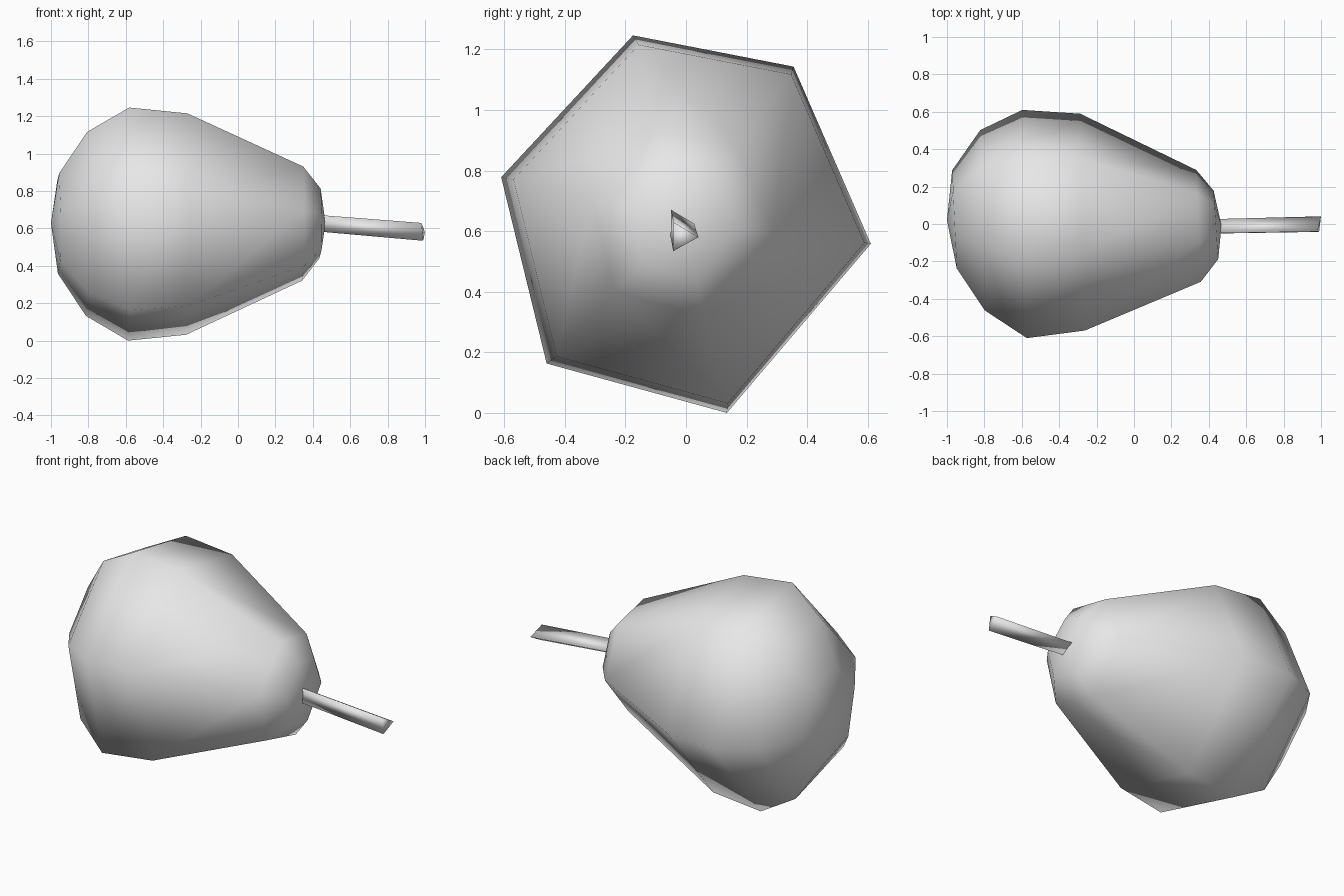
import bpy
import bmesh
from math import radians, sin, cos
from mathutils import Vector

cube = bpy.data.objects.get("Cube")
if cube:
    bpy.data.objects.remove(cube, do_unlink=True)

grey = bpy.data.materials.new("plain_grey")
grey.use_nodes = True
colour = (0.8, 0.8, 0.8, 1)
grey.diffuse_color = colour
grey.node_tree.nodes["Principled BSDF"].inputs["Base Color"].default_value = colour


def finish(bm, name):
    """Turn a bmesh into a smooth grey object."""
    bmesh.ops.recalc_face_normals(bm, faces=bm.faces)
    for face in bm.faces:
        face.smooth = True
    mesh = bpy.data.meshes.new(name)
    bm.to_mesh(mesh)
    bm.free()
    mesh.materials.append(grey)
    obj = bpy.data.objects.new(name, mesh)
    bpy.context.collection.objects.link(obj)
    return obj


def bridge(bm, a, b):
    """Join two rings of equal length with quads."""
    n = len(a)
    for i in range(n):
        j = (i + 1) % n
        bm.faces.new((a[i], a[j], b[j], b[i]))


def fan(bm, tip, ring):
    """Close a ring to a single point."""
    for i in range(len(ring)):
        bm.faces.new((tip, ring[i], ring[(i + 1) % len(ring)]))


# Fruit body: slightly uneven six-sided section swept along x
section = [(-0.175, 0.618), (0.355, 0.515), (0.61, -0.07),
           (0.135, -0.628), (-0.46, -0.465), (-0.61, 0.15)]
# x position, scale, y shift
profile = [(-0.96, 0.43, 0.025), (-0.81, 0.79, 0.02), (-0.585, 1.0, 0.0),
           (-0.275, 0.95, 0.01), (0.345, 0.49, -0.01), (0.438, 0.3, -0.005)]
mid_z = 0.628
bm = bmesh.new()
rings = []
for x, scale, shift in profile:
    rings.append([bm.verts.new((x - 0.02 * y, y * scale + shift, mid_z + z * scale))
                  for y, z in section])
for a, b in zip(rings, rings[1:]):
    bridge(bm, a, b)
fan(bm, bm.verts.new((-1.0, 0.02, mid_z)), rings[0])
fan(bm, bm.verts.new((0.468, -0.01, mid_z)), rings[-1])
finish(bm, "fruit_body")

# Stem: three-sided prism leaning slightly downward
bm = bmesh.new()
stem_rings = []
for centre, radius, lean in ((Vector((0.42, -0.025, 0.628)), 0.051, 0.0),
                             (Vector((0.99, -0.014, 0.581)), 0.055, 0.2)):
    ring = []
    for k in range(3):
        a = radians(k * 120 - 1)
        ring.append(bm.verts.new(centre + Vector((
            lean * radius * sin(a + radians(120)),
            radius * cos(a), radius * sin(a)))))
    stem_rings.append(ring)
bridge(bm, *stem_rings)
for ring in stem_rings:
    bm.faces.new(ring)
stem = finish(bm, "stem")
